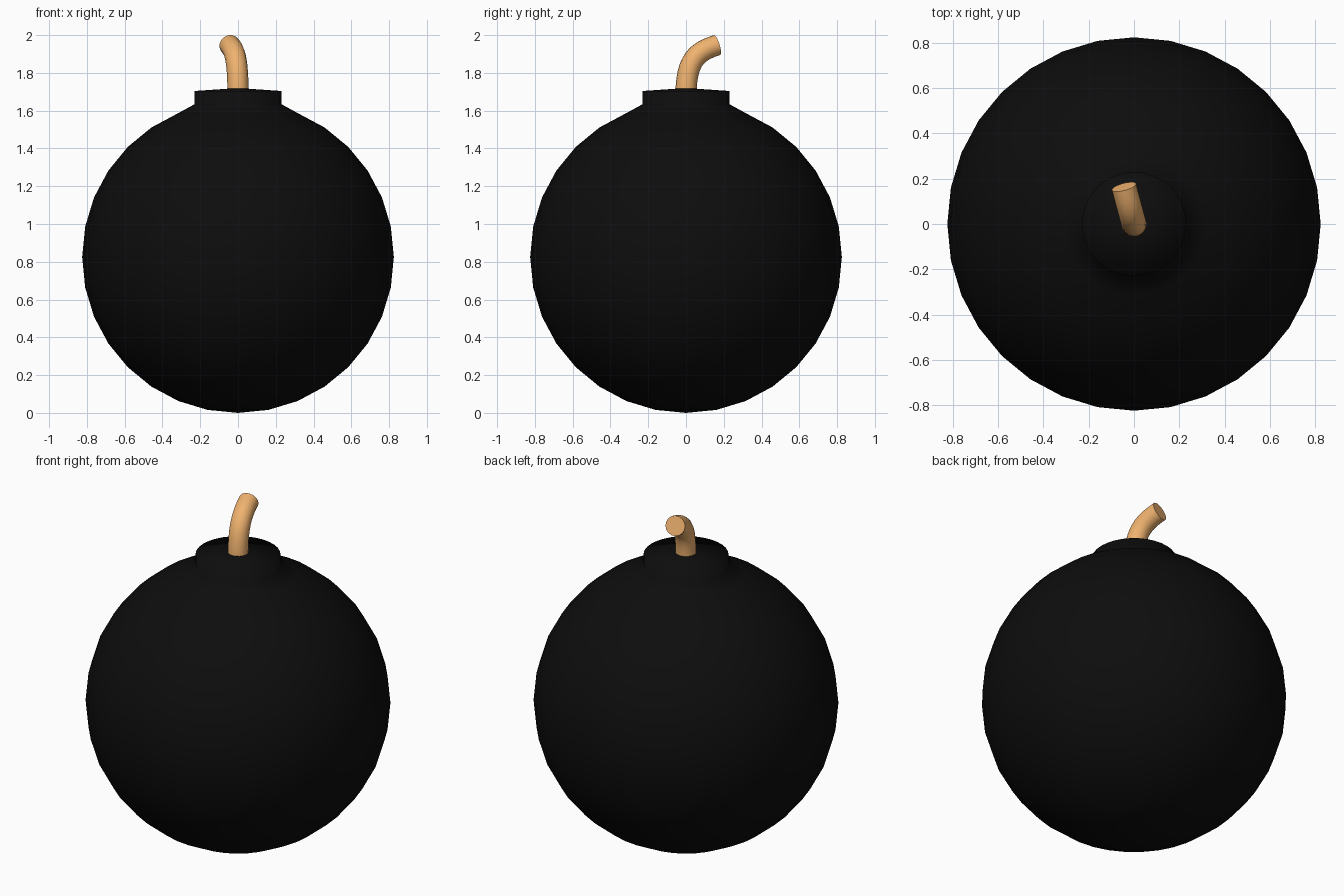
import bpy, bmesh
from math import radians, sin, cos
from mathutils import Vector

if "Cube" in bpy.data.objects:
    bpy.data.objects.remove(bpy.data.objects["Cube"])

R = 0.825


def material(name, color):
    m = bpy.data.materials.new(name)
    m.diffuse_color = (*color, 1)
    m.use_nodes = True
    m.node_tree.nodes["Principled BSDF"].inputs["Base Color"].default_value = m.diffuse_color
    return m


# Round casing: a sphere whose top cap is widened and raised into a neck
bm = bmesh.new()
bmesh.ops.create_uvsphere(bm, u_segments=32, v_segments=16, radius=R)
bmesh.ops.translate(bm, verts=bm.verts, vec=(0, 0, R))
cap_z = R + R * sin(radians(78.75)) - 0.001
cap = [f for f in bm.faces if all(v.co.z > cap_z for v in f.verts)]
for v in {v for f in cap for v in f.verts}:
    r = v.co.xy.length
    if r > 0.01:
        v.co.x *= 0.23 / r
        v.co.y *= 0.23 / r
ext = bmesh.ops.extrude_face_region(bm, geom=cap)
bmesh.ops.delete(bm, geom=cap, context='FACES')
bmesh.ops.translate(bm, vec=(0, 0, 0.07),
                    verts=[g for g in ext['geom'] if isinstance(g, bmesh.types.BMVert)])
bmesh.ops.recalc_face_normals(bm, faces=bm.faces)
me = bpy.data.meshes.new("casing")
bm.to_mesh(me)
bm.free()
casing = bpy.data.objects.new("casing", me)
bpy.context.collection.objects.link(casing)
me.materials.append(material("black", (0.004, 0.004, 0.004)))
me.shade_smooth()

# Fuse: a round tube bending backwards and slightly to the left
heading = Vector((-sin(radians(15)), cos(radians(15)), 0))


def on_path(h, z):
    return heading * h + Vector((0, 0, z))


cu = bpy.data.curves.new("fuse", 'CURVE')
cu.dimensions = '3D'
cu.bevel_depth = 0.056
cu.bevel_resolution = 6
cu.resolution_u = 12
cu.use_fill_caps = True
sp = cu.splines.new('BEZIER')
sp.bezier_points.add(1)
nodes = [((0, 1.68), (0, 1.60), (0, 1.87)),
         ((0.17, 1.947), (0.06, 1.914), (0.25, 1.971))]
for p, (co, left, right) in zip(sp.bezier_points, nodes):
    p.handle_left_type = p.handle_right_type = 'FREE'
    p.co, p.handle_left, p.handle_right = on_path(*co), on_path(*left), on_path(*right)
fuse = bpy.data.objects.new("fuse", cu)
bpy.context.collection.objects.link(fuse)
cu.materials.append(material("cord", (0.87, 0.45, 0.16)))
bpy.context.view_layer.objects.active = fuse
fuse.select_set(True)
bpy.ops.object.convert(target='MESH')
bpy.ops.object.shade_smooth_by_angle(angle=radians(40))
